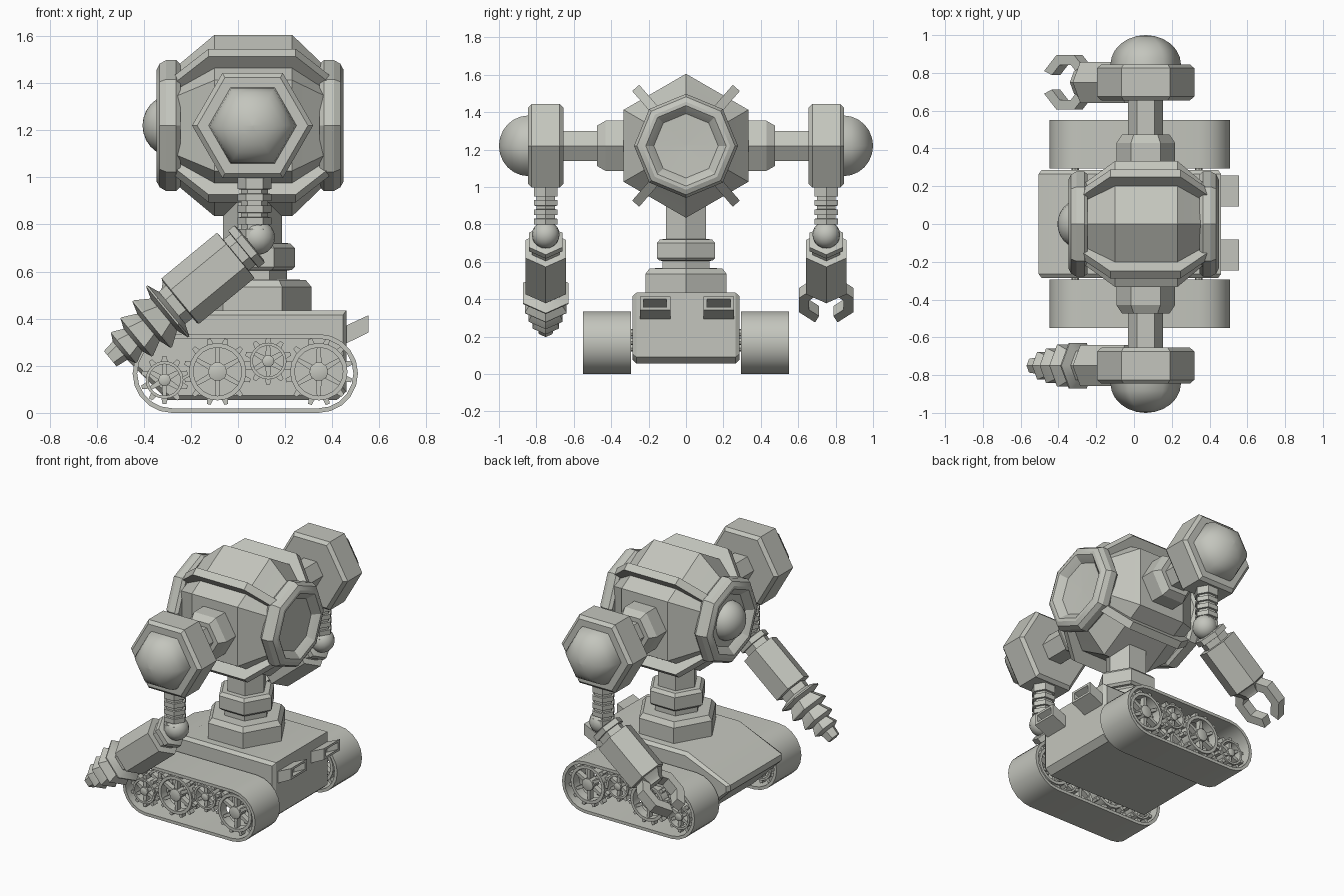
import bpy, bmesh, math
from mathutils import Vector as V

if "Cube" in bpy.data.objects:
    bpy.data.objects.remove(bpy.data.objects["Cube"])

X, Y, Z = V((1, 0, 0)), V((0, 1, 0)), V((0, 0, 1))
grey = bpy.data.materials.new("warm_grey")
grey.diffuse_color = (0.55, 0.56, 0.51, 1)
grey.use_nodes = True
grey.node_tree.nodes["Principled BSDF"].inputs["Base Color"].default_value = grey.diffuse_color


def loft(name, loops, closed=False, smooth=30):
    """Skin equal-sized loops; cap the ends, or join last to first if closed."""
    bm = bmesh.new()
    rings = [[bm.verts.new(p) for p in l] for l in loops]
    n = len(rings[0])
    for a, b in zip(rings, rings[1:] + rings[:1] if closed else rings[1:]):
        for j in range(n):
            k = (j + 1) % n
            bm.faces.new((a[j], a[k], b[k], b[j]))
    if not closed:
        bm.faces.new(rings[0])
        bm.faces.new(rings[-1])
    bmesh.ops.recalc_face_normals(bm, faces=bm.faces)
    me = bpy.data.meshes.new(name)
    bm.to_mesh(me)
    bm.free()
    ob = bpy.data.objects.new(name, me)
    me.materials.append(grey)
    bpy.context.collection.objects.link(ob)
    bpy.ops.object.select_all(action='DESELECT')
    ob.select_set(True)
    bpy.context.view_layer.objects.active = ob
    if smooth:
        bpy.ops.object.shade_smooth_by_angle(angle=math.radians(smooth))
    return ob


def lathe(name, prof, origin, axis, ref, n=6, closed=False, smooth=30):
    """Turn (distance, radius) points about an axis; first corner lies along ref."""
    o, side = V(origin), axis.cross(ref)
    ang = [2 * math.pi * j / n for j in range(n)]
    return loft(name, [[o + axis * t + (ref * math.cos(a) + side * math.sin(a)) * r
                        for a in ang] for t, r in prof], closed, smooth)


def prism(name, pts, origin, e1, e2, e3, t0, t1, smooth=30):
    """Extrude an outline in the e1/e2 plane from t0 to t1 along e3."""
    o = V(origin)
    return loft(name, [[o + e1 * a + e2 * b + e3 * t for a, b in pts] for t in (t0, t1)],
                smooth=smooth)


CZ, CX = 1.22, 0.062

# Body: hexagonal barrel along x
lathe("body", [(-.29, .225), (-.25, .26), (-.1, .385), (.23, .385), (.36, .26), (.40, .225)],
      (0, 0, CZ), X, Z)

# Four arched ridges following the barrel
fin = [(-.29, .2), (-.285, .245), (-.125, .41), (.245, .41), (.405, .245), (.41, .2),
       (.3, .22), (.23, .28), (-.1, .28), (-.19, .22)]
for sy in (-1, 1):
    for sz in (-1, 1):
        a = math.radians(49)
        rad = V((0, sy * math.cos(a), sz * math.sin(a)))
        prism("body_ridge", fin, (0, 0, CZ), X, rad, X.cross(rad), -.025, .025)

# Octagonal end rings with recessed plates, and the eye dome
ring = [(0, .2), (0, .262), (.018, .278), (.06, .278), (.088, .262), (.102, .235),
        (.102, .215), (.085, .195), (.06, .172), (.055, 0.01)]
lathe("rear_ring", ring, (.347, 0, CZ), X, Z, 8, smooth=25)
lathe("front_ring", ring, (-.245, 0, CZ), -X, Z, 8, smooth=25)
eye = [(.11 * math.sin(t * math.pi / 12), .125 * math.cos(t * math.pi / 12)) for t in range(6)]
lathe("eye_dome", eye + [(.11, .005)], (-.295, 0, CZ), -X, Z, 16, smooth=50)

# Neck
lathe("neck", [(.43, .25), (.535, .25), (.565, .225), (.566, .145), (.605, .145),
               (.606, .165), (.62, .18), (.70, .18), (.72, .16), (.721, .125), (.95, .125)],
      (CX, 0, 0), Z, X)

# Hull with a wedge nose
side = [(-.505, .26), (-.505, .30), (-.2, .435), (.46, .435), (.46, .09), (.42, .055), (-.3, .055)]
cx, cz = 0, .25
inner = [(cx + (x - cx) * .97, cz + (z - cz) * .9) for x, z in side]
loft("hull", [[V((x, y, z)) for x, z in pts] for y, pts in
              ((-.285, inner), (-.265, side), (.265, side), (.285, inner))])

# Hollow exhausts at the rear
for y0 in (-.165, .175):
    def rect(x, hw, z0, z1):
        return [V((x, y0 + a, z)) for a, z in ((-hw, z0), (hw, z0), (hw, z1), (-hw, z1))]
    loft("exhaust", [rect(.44, .082, .285, .362), rect(.555, .082, .342, .415),
                     rect(.555, .062, .356, .401), rect(.475, .062, .316, .361)], smooth=0)


# Tracks and their wheels
def belt_loop(r, y):
    pts = []
    for c, start in ((.342, -90), (-.28, 90)):
        for i in range(11):
            a = math.radians(start + 18 * i)
            pts.append(V((c + r * math.cos(a), y, .1675 + r * math.sin(a))))
    return pts


def wheel(x, z, r, y, teeth):
    o = (x, y, z)
    lathe("wheel_rim", [(-.03, r * .84), (-.03, r), (.03, r), (.03, r * .84)],
          o, Y, X, 20, closed=True)
    lathe("wheel_hub", [(-.035, r * .2), (-.03, r * .33), (.03, r * .33), (.035, r * .2)],
          o, Y, X, 10)
    for i in range(6):
        a = math.radians(60 * i + 30)
        d = V((math.cos(a), 0, math.sin(a)))
        prism("wheel_spoke", [(r * .25, -.012), (r * .9, -.008), (r * .9, .008), (r * .25, .012)],
              o, d, d.cross(Y), Y, -.018, .018, 0)
    for i in range(teeth):
        a = 2 * math.pi * (i + .5) / teeth
        d = V((math.cos(a), 0, math.sin(a)))
        prism("wheel_tooth", [(r * .96, -.014), (r + .022, -.008), (r + .022, .008), (r * .96, .014)],
              o, d, d.cross(Y), Y, -.02, .02, 0)


for s in (-1, 1):
    loft("track_belt", [belt_loop(.1675, s * .295), belt_loop(.1675, s * .55),
                        belt_loop(.148, s * .55), belt_loop(.148, s * .295)], closed=True)
    for x, z, r, n in ((-.312, .14, .08, 10), (-.087, .175, .122, 12),
                       (.128, .22, .078, 10), (.343, .175, .122, 12)):
        for y in (.345, .495):
            wheel(x, z, r, s * y, n)
        lathe("wheel_axle", [(.25, .02), (.5, .02)], (x, 0, z), Y * s, X, 8)

# Arms
d = V((-.772, 0, -.636))
nrm = V((-d.z, 0, d.x))
for s in (-1, 1):
    lathe("shoulder_collar", [(.28, .155), (.43, .155), (.475, .125)], (CX, 0, CZ), Y * s, X)
    lathe("upper_arm", [(.45, .0925), (.68, .0925)], (CX, 0, CZ), Y * s, X)
    lathe("shoulder_pod", [(.655, .235), (.675, .257), (.825, .257), (.845, .235)],
          (CX, 0, CZ), Y * s, X)
    dome = [(.843 + .157 * math.sin(math.radians(t)), .187 * math.cos(math.radians(t)))
            for t in (0, 15, 30, 45, 60, 75, 89)]
    lathe("shoulder_dome", dome, (CX, 0, CZ), Y * s, X, smooth=65)
    # Ribbed elbow column and ball joint
    col = [(1.02, .072)]
    for z in (.95, .90, .85, .80):
        col += [(z, .072), (z - .001, .058), (z - .019, .058), (z - .02, .072)]
    col += [(.74, .072)]
    lathe("elbow_column", col, (.07, s * .75, 0), Z, X)
    ball = (.083, s * .75, .745)
    bpy.ops.mesh.primitive_uv_sphere_add(segments=16, ring_count=10, radius=.074, location=ball)
    bpy.context.object.name = "elbow_ball"
    bpy.context.object.data.materials.append(grey)
    bpy.ops.object.shade_smooth()
    # Forearm
    lathe("forearm", [(.04, .09), (.045, .102), (.078, .102), (.08, .085), (.118, .085),
                      (.12, .125), (.425, .125), (.43, .115)], ball, d, nrm)

# Drill on the left arm
drill = [(.42, .09), (.47, .088)]
for t, r, core in ((.49, .14, .088), (.575, .128, .075), (.66, .105, .062), (.73, .083, .05)):
    drill += [(t, r), (t + .008, r), (t + .025, core)]
lathe("drill", drill + [(.81, .042)], (.083, -.75, .745), d, nrm)

# Open claw on the right arm
hand = (.083, .75, .745)
lathe("claw_wrist", [(.42, .12), (.47, .075), (.49, .07)], hand, d, nrm)
arc = [math.radians(22.5 + 45 * i) for i in range(8)]
R, r = .157, .1
claw = [(.55 + R * math.cos(a), R * math.sin(a)) for a in arc]
claw += [(.55 + r * math.cos(a), r * math.sin(a)) for a in reversed(arc)]
prism("claw", claw, hand, d, Y, nrm, -.035, .035, 0)
